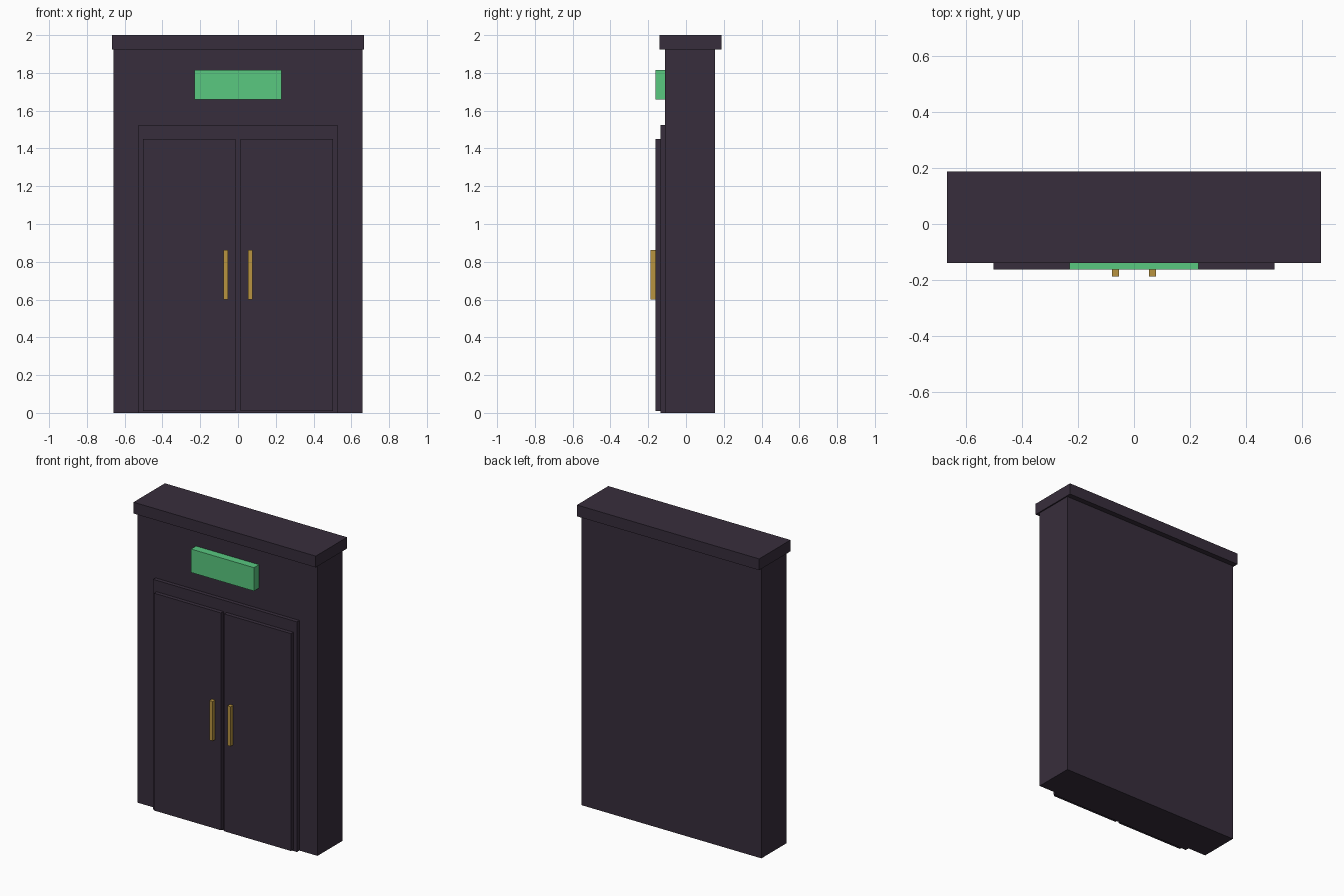
import bpy
import bmesh
from mathutils import Vector

if "Cube" in bpy.data.objects:
    bpy.data.objects.remove(bpy.data.objects["Cube"])


def material(name, color):
    mat = bpy.data.materials.new(name)
    mat.diffuse_color = (*color, 1.0)
    mat.use_nodes = True
    mat.node_tree.nodes["Principled BSDF"].inputs["Base Color"].default_value = mat.diffuse_color
    return mat


dark = material("dark_plum", (0.039, 0.027, 0.045))
green = material("sign_green", (0.100, 0.578, 0.216))
brass = material("brass", (0.479, 0.296, 0.051))


def box(name, low, high, mat):
    """Box spanning two opposite corners."""
    low, high = Vector(low), Vector(high)
    bm = bmesh.new()
    bmesh.ops.create_cube(bm, size=1.0)
    bmesh.ops.scale(bm, vec=high - low, verts=bm.verts)
    mesh = bpy.data.meshes.new(name)
    bm.to_mesh(mesh)
    bm.free()
    mesh.materials.append(mat)
    obj = bpy.data.objects.new(name, mesh)
    obj.location = (low + high) / 2
    bpy.context.collection.objects.link(obj)
    return obj


# Wall block and overhanging cap
box("wall", (-0.66, -0.11, 0.0), (0.66, 0.153, 1.925), dark)
box("cap", (-0.668, -0.14, 1.925), (0.668, 0.188, 2.0), dark)

# Raised door surround and sign above it
box("door_frame", (-0.527, -0.136, 0.0), (0.527, -0.11, 1.525), dark)
box("sign", (-0.231, -0.162, 1.66), (0.231, -0.11, 1.815), green)

# Pair of doors with upright handles
for label, side in (("left", -1), ("right", 1)):
    def pair(a, b):
        return sorted((side * a, side * b))

    x0, x1 = pair(0.012, 0.502)
    box(label + "_door", (x0, -0.162, 0.01), (x1, -0.136, 1.45), dark)
    x0, x1 = pair(0.054, 0.078)
    box(label + "_handle", (x0, -0.188, 0.6), (x1, -0.162, 0.862), brass)
